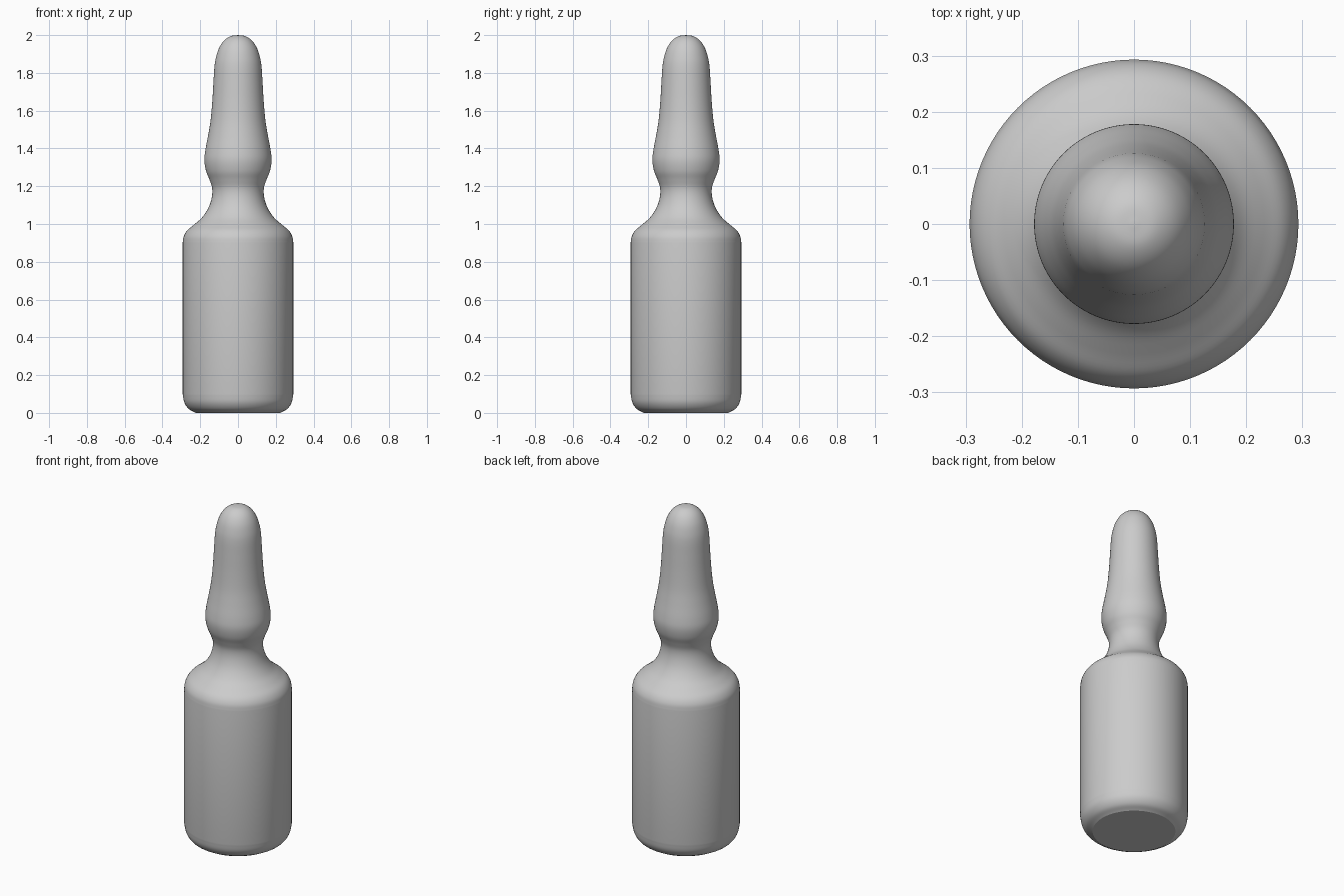
import bpy, bmesh, math
from mathutils import Vector, Matrix

cube = bpy.data.objects.get("Cube")
if cube:
    bpy.data.objects.remove(cube, do_unlink=True)

SEGMENTS = 96

# Plain grey glass
glass = bpy.data.materials.new("grey glass")
glass.use_nodes = True
colour = (0.6, 0.6, 0.6, 1)
glass.diffuse_color = colour
glass.node_tree.nodes["Principled BSDF"].inputs["Base Color"].default_value = colour


def smooth_path(points, steps=5):
    """Catmull-Rom curve through radius/height points."""
    pts = [Vector(p) for p in points]
    pts = [2 * pts[0] - pts[1]] + pts + [2 * pts[-1] - pts[-2]]
    path = []
    for a, b, c, d in zip(pts, pts[1:], pts[2:], pts[3:]):
        for i in range(steps):
            t = i / steps
            path.append(0.5 * (2 * b + (c - a) * t + (2 * a - 5 * b + 4 * c - d) * t ** 2
                               + (3 * b - a - 3 * c + d) * t ** 3))
    return path + [pts[-2]]


def lathe(name, path, material):
    """Revolve a path about z, closing the ends on the axis."""
    bm = bmesh.new()
    verts = [bm.verts.new((r, 0, z)) for r, z in path]
    edges = [bm.edges.new(pair) for pair in zip(verts, verts[1:])]
    bmesh.ops.spin(bm, geom=verts + edges, axis=(0, 0, 1), cent=(0, 0, 0),
                   angle=math.tau, steps=SEGMENTS, use_merge=True)
    bmesh.ops.remove_doubles(bm, verts=bm.verts, dist=0.0002)
    bmesh.ops.recalc_face_normals(bm, faces=bm.faces)
    mesh = bpy.data.meshes.new(name)
    bm.to_mesh(mesh)
    bm.free()
    mesh.materials.append(material)
    obj = bpy.data.objects.new(name, mesh)
    bpy.context.collection.objects.link(obj)
    bpy.ops.object.select_all(action="DESELECT")
    obj.select_set(True)
    bpy.context.view_layer.objects.active = obj
    bpy.ops.object.shade_smooth_by_angle(angle=math.radians(25))
    return obj


# Flat base, rounded heel and straight wall
base = [Vector((0, 0)), Vector((0.225, 0))]
heel = smooth_path([(0.23, 0.003), (0.262, 0.022), (0.284, 0.055), (0.293, 0.1)])

# Shoulder, pinched neck, bulb and long tapering tip
upper = smooth_path([
    (0.293, 0.9), (0.287, 0.935), (0.268, 0.967), (0.232, 0.997), (0.19, 1.035),
    (0.157, 1.085), (0.139, 1.14), (0.137, 1.19), (0.151, 1.235), (0.169, 1.28),
    (0.178, 1.335), (0.173, 1.39), (0.158, 1.47), (0.145, 1.55), (0.136, 1.65),
    (0.13, 1.75), (0.125, 1.83), (0.117, 1.88), (0.101, 1.93), (0.075, 1.97),
    (0.04, 1.994), (0, 2)])

lathe("ampoule_body", base + heel + upper, glass)
